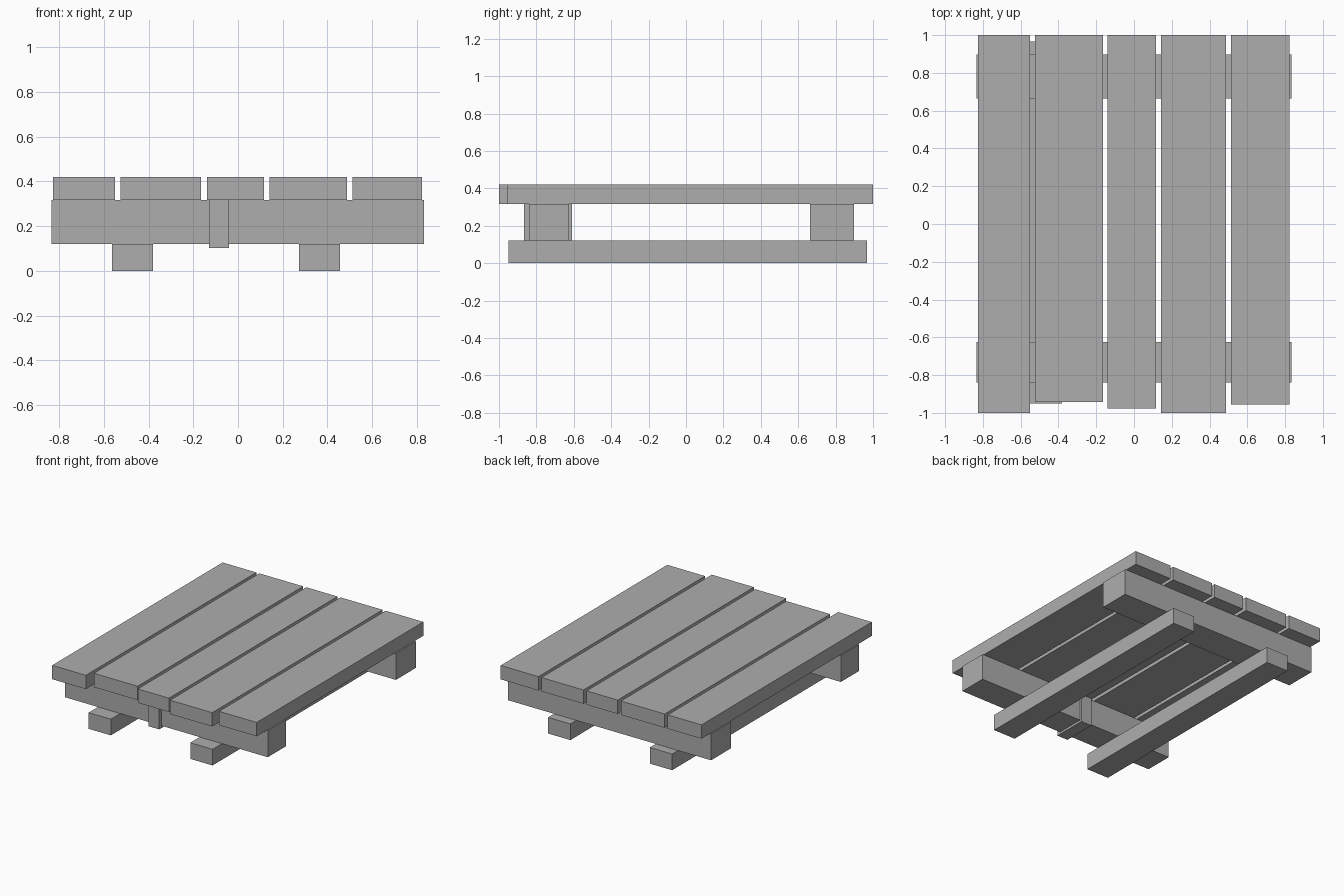
import bpy

if "Cube" in bpy.data.objects:
    bpy.data.objects.remove(bpy.data.objects["Cube"])

grey = bpy.data.materials.new("plain grey")
grey.diffuse_color = (0.42, 0.42, 0.42, 1)
grey.use_nodes = True
grey.node_tree.nodes["Principled BSDF"].inputs["Base Color"].default_value = grey.diffuse_color


def box(name, x, y, z):
    """Axis-aligned box from (min, max) pairs."""
    bpy.ops.mesh.primitive_cube_add(size=1)
    ob = bpy.context.object
    ob.name = ob.data.name = name
    for v in ob.data.vertices:
        v.co = [r[0] if c < 0 else r[1] for c, r in zip(v.co, (x, y, z))]
    ob.data.materials.append(grey)
    return ob


# Top planks: x range and uneven front ends
planks = [(-0.827, -0.55, -1.0), (-0.525, -0.165, -0.943), (-0.139, 0.117, -0.978),
          (0.142, 0.488, -1.0), (0.513, 0.823, -0.956)]
for i, (x0, x1, front) in enumerate(planks, 1):
    box(f"top_plank_{i}", (x0, x1), (front, 1.0), (0.317, 0.42))

# Cross beams under the planks
box("front_cross_beam", (-0.835, 0.833), (-0.84, -0.625), (0.12, 0.317))
box("back_cross_beam", (-0.835, 0.833), (0.664, 0.898), (0.12, 0.317))

# Strap wrapped around the front beam
box("beam_strap", (-0.13, -0.041), (-0.866, -0.61), (0.103, 0.317))

# Ground runners
box("left_runner", (-0.563, -0.38), (-0.95, 0.967), (0, 0.12))
box("right_runner", (0.273, 0.456), (-0.95, 0.967), (0, 0.12))
